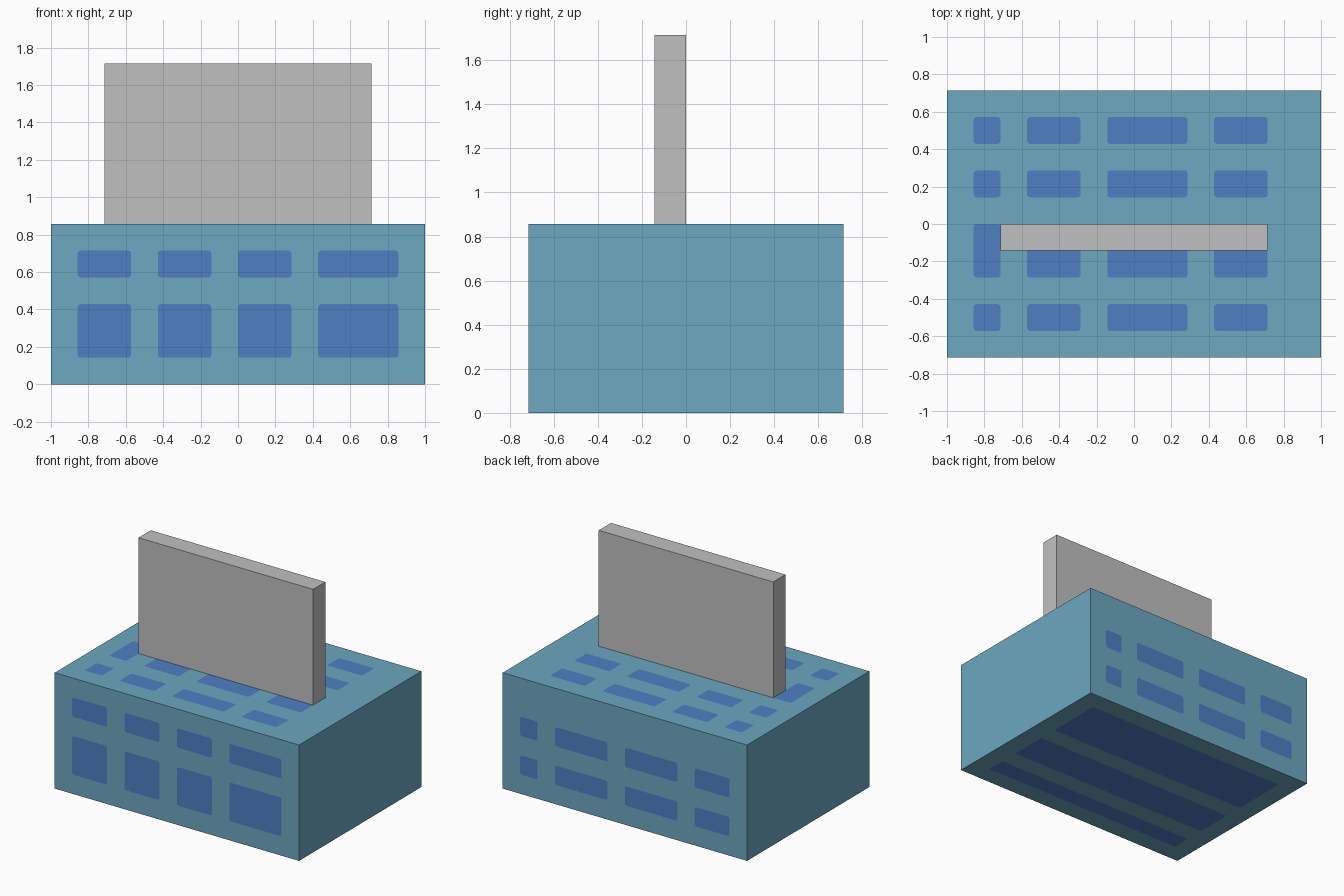
import bpy
import bmesh
import math
from mathutils import Vector

if "Cube" in bpy.data.objects:
    bpy.data.objects.remove(bpy.data.objects["Cube"])

U = 1 / 7             # module: the body is 14 x 10 x 6 modules
R = 0.015             # corner radius of the panes


def material(name, r, g, b):
    def lin(c):
        c /= 255
        return c / 12.92 if c <= 0.04045 else ((c + 0.055) / 1.055) ** 2.4
    m = bpy.data.materials.new(name)
    m.diffuse_color = (lin(r), lin(g), lin(b), 1)
    m.use_nodes = True
    m.node_tree.nodes["Principled BSDF"].inputs["Base Color"].default_value = m.diffuse_color
    return m


TEAL = material("teal", 108, 168, 192)
BLUE = material("blue", 78, 128, 196)
GREY = material("grey", 192, 192, 192)


def finish(bm, name, mats):
    me = bpy.data.meshes.new(name)
    bm.to_mesh(me)
    bm.free()
    for m in mats:
        me.materials.append(m)
    ob = bpy.data.objects.new(name, me)
    bpy.context.collection.objects.link(ob)
    return ob


def rounded(a0, a1, b0, b1):
    """Outline of a rounded rectangle, counter-clockwise."""
    corners = [(a1 - R, b1 - R), (a0 + R, b1 - R), (a0 + R, b0 + R), (a1 - R, b0 + R)]
    return [(ca + R * math.cos(math.radians(90 * q + 30 * k)),
             cb + R * math.sin(math.radians(90 * q + 30 * k)))
            for q, (ca, cb) in enumerate(corners) for k in range(4)]


def wall(bm, size, cols, rows, place, normal):
    """Flat rectangle with inlaid panes at every column / row crossing."""
    a, b = size

    def loop(pts):
        vs = [bm.verts.new(place(p, q)) for p, q in pts]
        es = [bm.edges.new((vs[i], vs[(i + 1) % len(vs)])) for i in range(len(vs))]
        return vs, es

    edges = loop([(a[0] * U, b[0] * U), (a[1] * U, b[0] * U),
                  (a[1] * U, b[1] * U), (a[0] * U, b[1] * U)])[1]
    panes = []
    for c0, c1 in cols:
        for r0, r1 in rows:
            vs, es = loop(rounded(c0 * U, c1 * U, r0 * U, r1 * U))
            panes.append(vs)
            edges += es
    # surrounding surface with holes, then the panes in the holes
    faces = []
    if panes:
        res = bmesh.ops.triangle_fill(bm, edges=edges, use_beauty=True, normal=normal)
        faces = [g for g in res["geom"] if isinstance(g, bmesh.types.BMFace)]
    else:
        faces = [bm.faces.new(edges_to_verts(edges))]
    for vs in panes:
        f = bm.faces.new(vs)
        f.material_index = 1
        faces.append(f)
    for f in faces:
        f.normal_update()
        if f.normal.dot(Vector(normal)) < 0:
            f.normal_flip()


def edges_to_verts(edges):
    return [e.verts[0] for e in edges]


# Body: six walls, four of them with blue panes
bm = bmesh.new()
X, Y, Z = (-7, 7), (-5, 5), (0, 6)
wall(bm, (X, Z), [(-6, -4), (-3, -1), (0, 2), (3, 6)], [(1, 3), (4, 5)],
     lambda p, q: (p, -5 * U, q), (0, -1, 0))
wall(bm, (X, Z), [(-6, -4), (-3, 0), (1, 4), (5, 6)], [(1, 2), (3, 4)],
     lambda p, q: (p, 5 * U, q), (0, 1, 0))
wall(bm, (X, Y), [(-6, -5), (-4, -2), (-1, 2), (3, 5)],
     [(-4, -3), (-2, 0), (1, 2), (3, 4)],
     lambda p, q: (p, q, 6 * U), (0, 0, 1))
wall(bm, (X, Y), [(-6, 6)], [(-4, -3), (-2, 0), (1, 4)],
     lambda p, q: (p, q, 0), (0, 0, -1))
for s in (-1, 1):
    wall(bm, (Y, Z), [], [], lambda p, q, s=s: (s * 7 * U, p, q), (s, 0, 0))
bmesh.ops.remove_doubles(bm, verts=bm.verts[:], dist=1e-5)
finish(bm, "body", [TEAL, BLUE])

# Upright panel standing on the body
bm = bmesh.new()
bmesh.ops.create_cube(bm, size=1)
for v in bm.verts:
    v.co = (v.co.x * 10 * U, (v.co.y - 0.5) * U, (v.co.z * 6 + 9) * U)
finish(bm, "upright_panel", [GREY])
